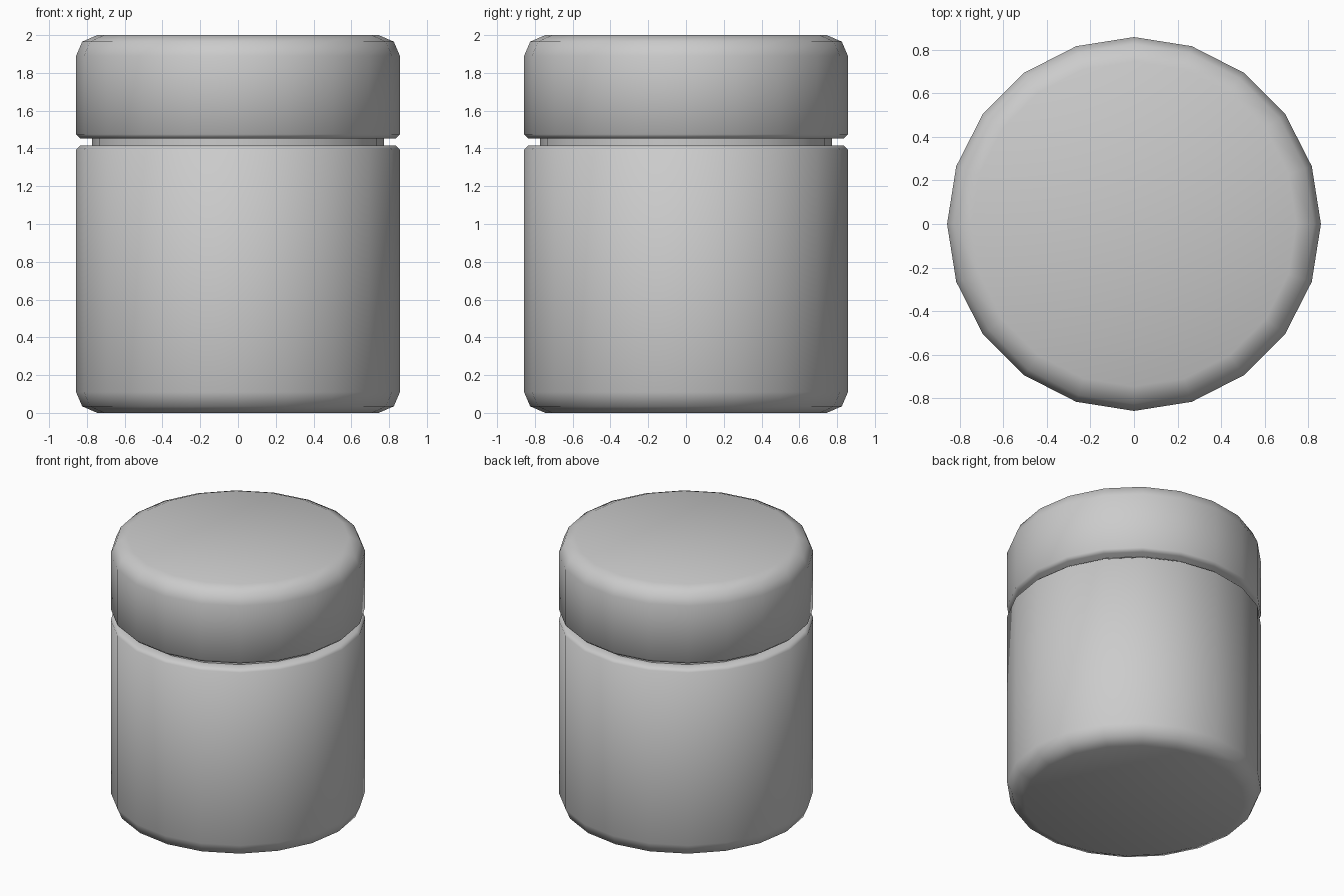
import bpy, math

if "Cube" in bpy.data.objects:
    bpy.data.objects.remove(bpy.data.objects["Cube"])

SIDES = 20


def lathe(name, profile):
    """Revolve a (radius, z) profile; radius 0 gives no ring, ends are capped."""
    verts, faces = [], []
    for r, z in profile:
        for i in range(SIDES):
            a = 2 * math.pi * i / SIDES
            verts.append((r * math.cos(a), r * math.sin(a), z))
    for k in range(len(profile) - 1):
        for i in range(SIDES):
            j = (i + 1) % SIDES
            a, b = k * SIDES, (k + 1) * SIDES
            faces.append((a + i, a + j, b + j, b + i))
    faces.append(tuple(reversed(range(SIDES))))
    top = (len(profile) - 1) * SIDES
    faces.append(tuple(range(top, top + SIDES)))
    mesh = bpy.data.meshes.new(name)
    mesh.from_pydata(verts, [], faces)
    obj = bpy.data.objects.new(name, mesh)
    bpy.context.collection.objects.link(obj)
    bpy.ops.object.select_all(action='DESELECT')
    obj.select_set(True)
    bpy.context.view_layer.objects.active = obj
    bpy.ops.object.shade_smooth_by_angle(angle=math.radians(50))
    return obj


# Jar body with rounded foot, narrow shoulder and recessed neck
lathe("jar_body", [
    (0.745, 0.0), (0.825, 0.035), (0.857, 0.11),
    (0.857, 1.395), (0.835, 1.415), (0.773, 1.415), (0.773, 1.455),
])

# Lid with small lower chamfer and rounded top rim
lathe("lid", [
    (0.835, 1.453), (0.857, 1.475), (0.857, 1.89),
    (0.825, 1.965), (0.745, 2.0),
])
